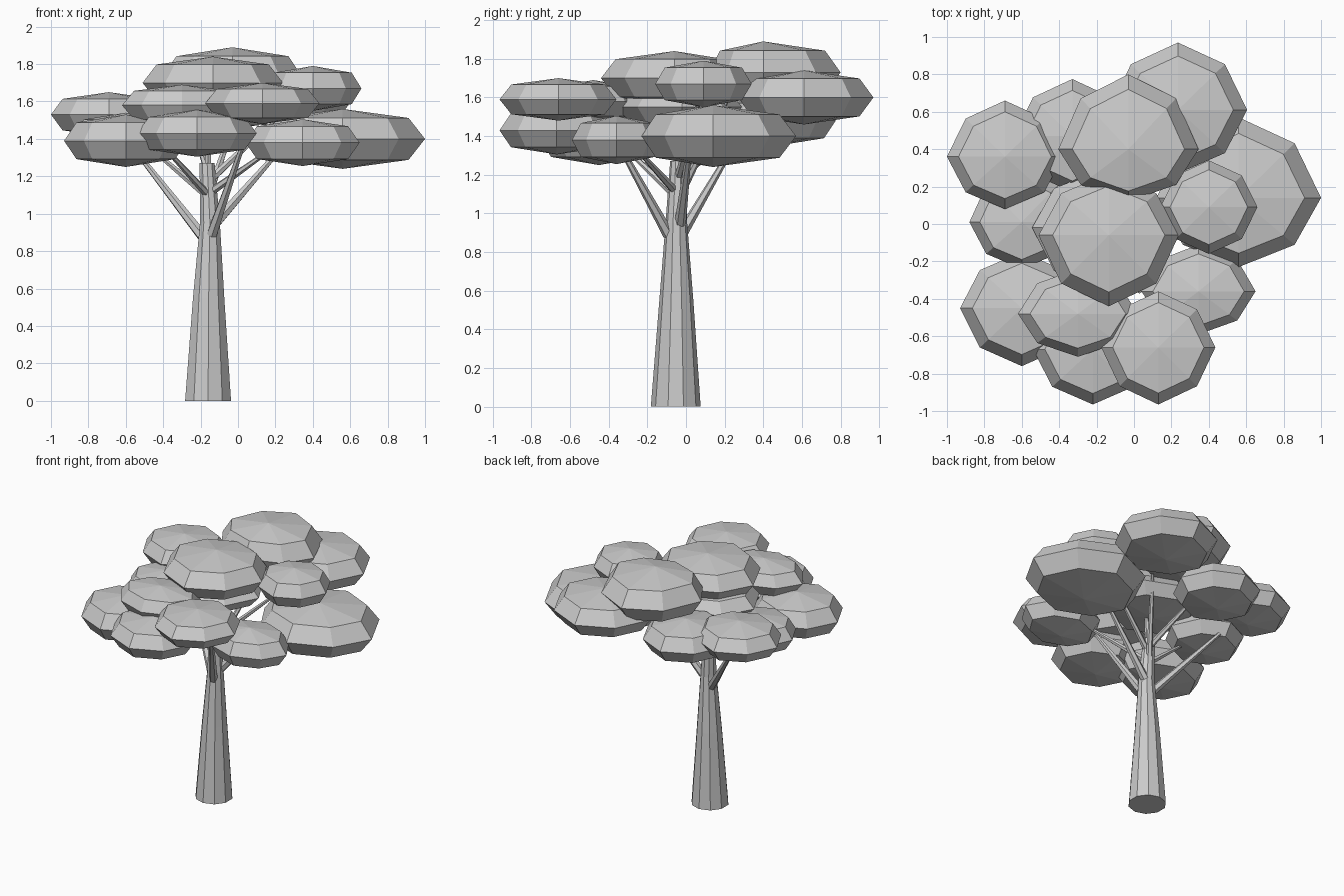
import bpy, bmesh
from mathutils import Vector, Matrix

cube = bpy.data.objects.get("Cube")
if cube:
    bpy.data.objects.remove(cube, do_unlink=True)

grey = bpy.data.materials.new("plain_grey")
grey.use_nodes = True
grey.diffuse_color = (0.6, 0.6, 0.6, 1)
grey.node_tree.nodes["Principled BSDF"].inputs["Base Color"].default_value = (0.6, 0.6, 0.6, 1)


def finish(name, bm):
    mesh = bpy.data.meshes.new(name)
    bmesh.ops.recalc_face_normals(bm, faces=bm.faces)
    bm.to_mesh(mesh)
    bm.free()
    mesh.materials.append(grey)
    obj = bpy.data.objects.new(name, mesh)
    bpy.context.collection.objects.link(obj)
    return obj


def bridge(bm, low, high):
    """Quads between two rings of equal size."""
    for i in range(len(low)):
        j = (i + 1) % len(low)
        bm.faces.new((low[i], low[j], high[j], high[i]))


def ring(bm, sides, radius, centre):
    return bmesh.ops.create_circle(bm, segments=sides, radius=radius,
                                   matrix=Matrix.Translation(centre))["verts"]


def leaf_clump(name, centre, width, back, front, height):
    """Eight-sided cushion of leaves: steep rim, shallow domes above and below."""
    bm = bmesh.new()
    levels = [ring(bm, 8, r, (0, 0, z)) for r, z in ((.8, -.7), (1, 0), (.8, .7))]
    for low, high in zip(levels, levels[1:]):
        bridge(bm, low, high)
    for level, z in ((levels[0], -1), (levels[-1], 1)):
        tip = bm.verts.new((0, 0, z))
        for i in range(8):
            bm.faces.new((level[i], level[(i + 1) % 8], tip))
    # Diagonal corners sit slightly in; back and front reach differ
    for v in bm.verts:
        if abs(v.co.x * v.co.y) > .1:
            v.co.xy *= .96
        v.co = Vector((v.co.x * width, v.co.y * (back if v.co.y > 0 else front),
                       v.co.z * height)) + Vector(centre)
    return finish(name, bm)


def limb(name, start, end, r1, r2, sides):
    """Tapered round limb between two points."""
    a, b = Vector(start), Vector(end)
    axis = b - a
    bm = bmesh.new()
    bmesh.ops.create_cone(bm, cap_ends=True, segments=sides, radius1=r1, radius2=r2,
                          depth=axis.length)
    spin = Vector((0, 0, 1)).rotation_difference(axis).to_matrix().to_4x4()
    bm.transform(Matrix.Translation((a + b) / 2) @ spin)
    return finish(name, bm)


# Trunk, as stacked tapered rings
trunk_rings = [(-.16, -.053, 0, .129), (-.157, -.05, .55, .088),
               (-.15, -.05, .95, .056), (-.165, -.04, 1.27, .042)]
bm = bmesh.new()
rings = [ring(bm, 10, r, (x, y, z)) for x, y, z, r in trunk_rings]
for low, high in zip(rings, rings[1:]):
    bridge(bm, low, high)
bm.faces.new(rings[0])
bm.faces.new(rings[-1])
finish("trunk", bm)

# Leaf clumps: name, centre, half width, reach to back and front, half height
clumps = [
    ("top_back", (-.03, .40, 1.73), .375, .40, .28, .16),
    ("top_middle", (-.135, -.06, 1.70), .375, .33, .38, .14),
    ("core", (-.18, -.02, 1.55), .365, .31, .34, .11),
    ("top_left", (.40, .09, 1.67), .26, .25, .25, .12),
    ("back_left", (.235, .61, 1.60), .37, .36, .34, .14),
    ("side_left", (.56, .14, 1.40), .44, .43, .37, .16),
    ("side_right", (-.69, .36, 1.53), .31, .30, .28, .12),
    ("back_right", (-.33, .47, 1.48), .31, .305, .30, .13),
    ("middle_right", (-.60, .01, 1.42), .28, .29, .25, .12),
    ("front_right", (-.60, -.45, 1.39), .33, .30, .31, .14),
    ("front_middle", (-.30, -.48, 1.58), .32, .24, .23, .11),
    ("front_low", (-.22, -.67, 1.43), .32, .31, .295, .125),
    ("front_high", (.13, -.66, 1.59), .305, .30, .305, .11),
    ("front_left", (.345, -.36, 1.38), .305, .25, .23, .125),
]
for name, *shape in clumps:
    leaf_clump("leaves_" + name, *shape)

# Three main branches, well spread, then a thinner upper fan
main_branches = [
    ((-.19, -.03, .88), (-.55, .24, 1.34)),
    ((-.14, -.09, .89), (.03, -.36, 1.38)),
    ((-.12, -.03, .95), (.24, .02, 1.36)),
]
upper_branches = [
    ((-.17, -.05, 1.10), (-.48, -.05, 1.36)),
    ((-.16, -.06, 1.10), (-.40, -.34, 1.36)),
    ((-.15, -.02, 1.12), (.02, .22, 1.60)),
    ((-.14, -.06, 1.12), (.20, -.28, 1.36)),
    ((-.16, -.04, 1.20), (-.16, -.07, 1.55)),
    ((-.15, -.03, 1.20), (-.25, .38, 1.48)),
    ((-.15, -.04, 1.18), (.30, .07, 1.60)),
]
for kind, group, r1, r2 in (("main", main_branches, .03, .013),
                            ("upper", upper_branches, .022, .01)):
    for n, (start, end) in enumerate(group, 1):
        limb(f"{kind}_branch_{n}", start, end, r1, r2, 6)
